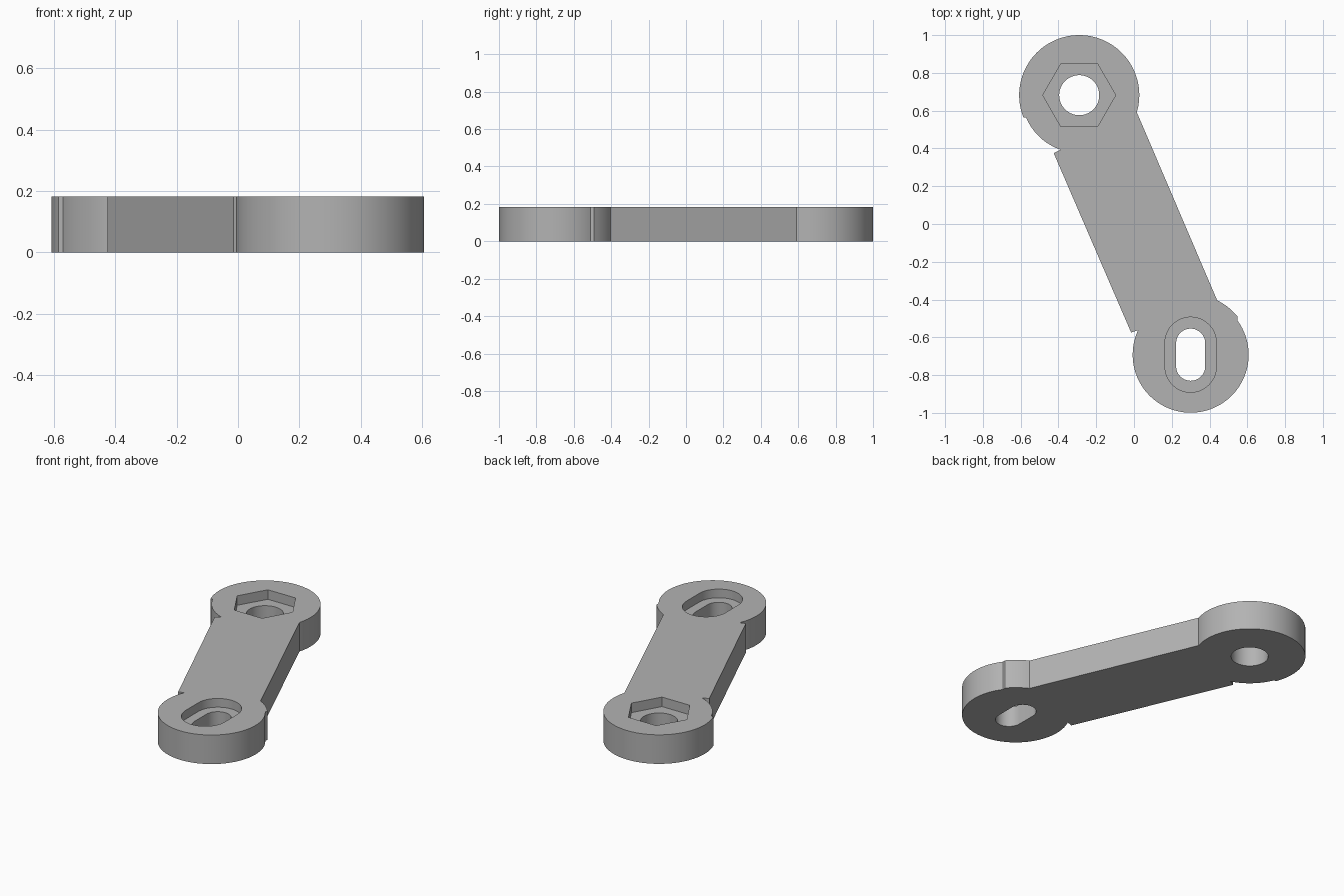
import bpy, bmesh
from math import sin, cos, radians

if "Cube" in bpy.data.objects:
    bpy.data.objects.remove(bpy.data.objects["Cube"], do_unlink=True)

HEIGHT = 0.183
NUT_END = (-0.29, 0.682)
SLOT_END = (0.30, -0.692)


def arc(center, radius, start, end, steps):
    """Points along a counter-clockwise arc, angles in degrees."""
    angles = [radians(start + (end - start) * i / steps) for i in range(steps + 1)]
    return [(center[0] + radius * cos(a), center[1] + radius * sin(a)) for a in angles]


def ring(center, radius, sides):
    return arc(center, radius, 0, 360, sides)[:-1]


def stadium(center, radius, half_straight):
    x, y = center
    return (arc((x, y + half_straight), radius, 0, 180, 24)
            + arc((x, y - half_straight), radius, 180, 360, 24))


def prism(name, outline, bottom, top):
    """Extrude a closed outline between two heights."""
    bm = bmesh.new()
    face = bm.faces.new([bm.verts.new((x, y, bottom)) for x, y in outline])
    grown = bmesh.ops.extrude_face_region(bm, geom=[face])["geom"]
    verts = [g for g in grown if isinstance(g, bmesh.types.BMVert)]
    bmesh.ops.translate(bm, verts=verts, vec=(0, 0, top - bottom))
    bmesh.ops.recalc_face_normals(bm, faces=bm.faces)
    mesh = bpy.data.meshes.new(name)
    bm.to_mesh(mesh)
    bm.free()
    obj = bpy.data.objects.new(name, mesh)
    bpy.context.collection.objects.link(obj)
    return obj


# Grey material
grey = bpy.data.materials.new("plain grey")
grey.use_nodes = True
color = (0.45, 0.45, 0.45, 1)
grey.diffuse_color = color
grey.node_tree.nodes["Principled BSDF"].inputs["Base Color"].default_value = color

# Arm outline: round nut end, straight bar with small overhanging corners, round slot end
outline = (arc(NUT_END, 0.318, -16.5, 202, 72)
           + arc(NUT_END, 0.305, 203, 251, 16)
           + [(-0.425, 0.375), (-0.015, -0.575)]
           + arc(SLOT_END, 0.307, 155, 396, 80)
           + arc(SLOT_END, 0.32, 39, 64, 8))
arm = prism("link_arm", outline, 0, HEIGHT)
arm.data.materials.append(grey)

# Hexagonal nut pocket, round bolt hole, slotted pocket and slotted hole
cutters = [
    prism("nut_pocket_cutter", ring(NUT_END, 0.193, 6), HEIGHT - 0.06, HEIGHT + 0.1),
    prism("bolt_hole_cutter", ring(NUT_END, 0.106, 64), -0.1, HEIGHT + 0.1),
    prism("slot_pocket_cutter", stadium(SLOT_END, 0.136, 0.063), HEIGHT - 0.055, HEIGHT + 0.1),
    prism("slot_hole_cutter", stadium(SLOT_END, 0.077, 0.061), -0.1, HEIGHT + 0.1),
]
bpy.ops.object.select_all(action="DESELECT")
bpy.context.view_layer.objects.active = arm
arm.select_set(True)
for cutter in cutters:
    cutter.hide_render = True
    cut = arm.modifiers.new(cutter.name, "BOOLEAN")
    cut.operation = "DIFFERENCE"
    cut.solver = "EXACT"
    cut.object = cutter
    bpy.ops.object.modifier_apply(modifier=cut.name)
    bpy.data.objects.remove(cutter, do_unlink=True)

# Smooth curved walls, crisp edges
bpy.ops.object.shade_smooth_by_angle(angle=radians(30))
